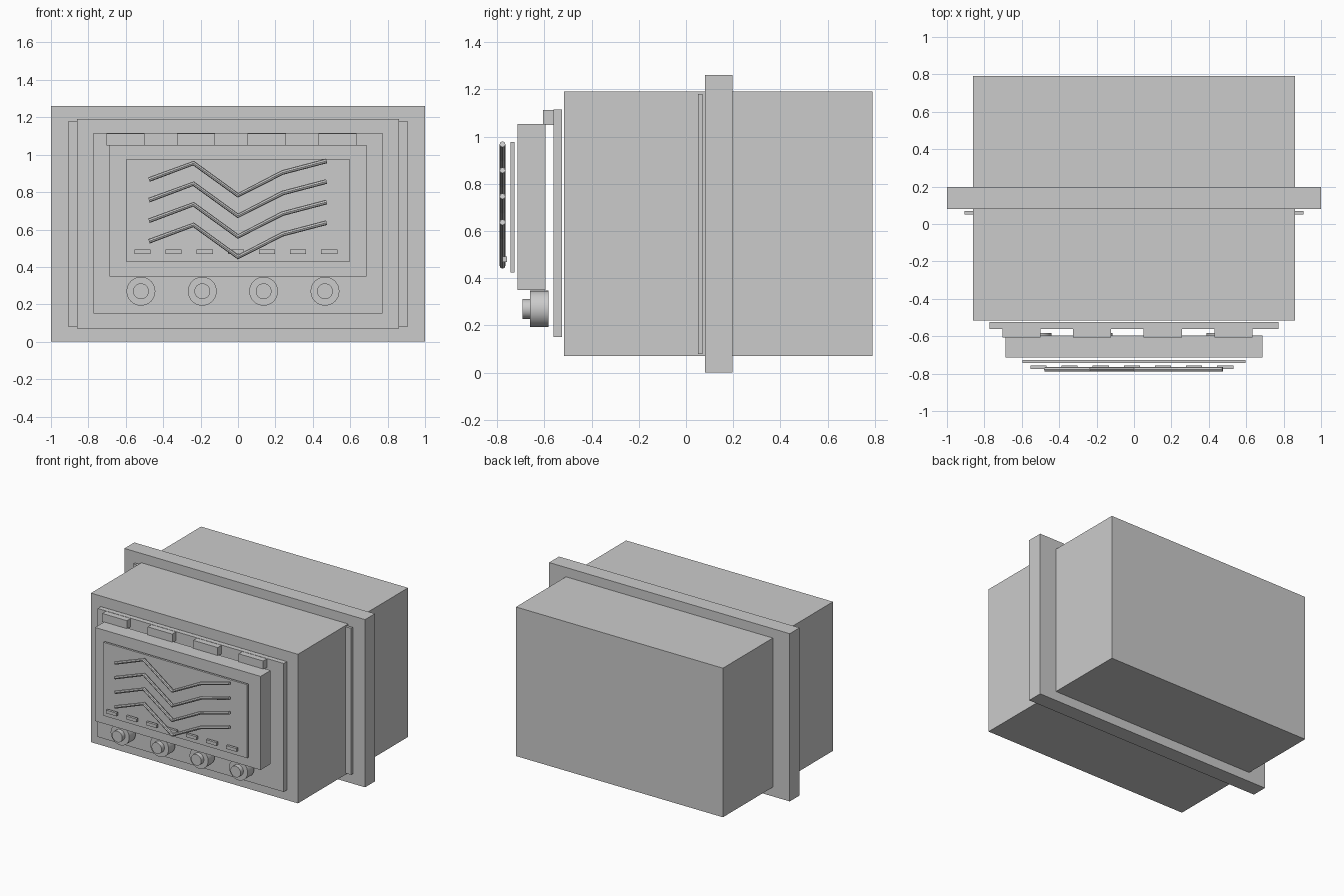
import bpy
import math

old = bpy.data.objects.get("Cube")
if old:
    bpy.data.objects.remove(old, do_unlink=True)

grey = bpy.data.materials.new("plain grey")
grey.use_nodes = True
colour = (0.6, 0.6, 0.6, 1)
grey.diffuse_color = colour
grey.node_tree.nodes["Principled BSDF"].inputs["Base Color"].default_value = colour


def box(name, x, y, z):
    """Box from (min, max) pairs on each axis."""
    spans = (x, y, z)
    bpy.ops.mesh.primitive_cube_add(size=1, location=[(a + b) / 2 for a, b in spans])
    ob = bpy.context.object
    ob.name = name
    ob.scale = [b - a for a, b in spans]
    bpy.ops.object.transform_apply(location=False, rotation=False, scale=True)
    ob.data.materials.append(grey)
    return ob


def disc(name, x, z, radius, y):
    """Cylinder lying along y between a (front, back) pair."""
    bpy.ops.mesh.primitive_cylinder_add(
        vertices=32, radius=radius, depth=y[1] - y[0],
        location=(x, sum(y) / 2, z), rotation=(math.pi / 2, 0, 0))
    ob = bpy.context.object
    ob.name = name
    ob.data.materials.append(grey)
    bpy.ops.object.shade_smooth_by_angle()


def sym(half):
    return (-half, half)


# Housing, mounting flange and its gasket
box("main_housing", sym(0.86), (-0.517, 0.79), (0.07, 1.19))
box("mounting_flange", sym(1.0), (0.08, 0.197), (0, 1.26))
box("flange_gasket", sym(0.905), (0.05, 0.07), (0.08, 1.18))

# Stepped front: panel, display block, screen
box("front_panel", sym(0.773), (-0.562, -0.525), (0.15, 1.115))
box("display_block", sym(0.688), (-0.714, -0.595), (0.35, 1.053))
box("screen", sym(0.597), (-0.743, -0.727), (0.425, 0.977))

# Buttons along the top edge and knobs along the bottom edge
for i in range(4):
    bx = -0.602 + 0.378 * i
    box(f"top_button_{i + 1}", (bx - 0.102, bx + 0.102), (-0.606, -0.562), (1.048, 1.113))
    kx = -0.519 + 0.328 * i
    disc(f"knob_base_{i + 1}", kx, 0.27, 0.077, (-0.66, -0.583))
    disc(f"knob_cap_{i + 1}", kx, 0.27, 0.042, (-0.693, -0.66))

# Row of small dashes on the screen
for i in range(7):
    dx = -0.511 + 0.1665 * i
    box(f"screen_dash_{i + 1}", (dx - 0.043, dx + 0.043), (-0.776, -0.757), (0.468, 0.492))

# Four parallel trace lines, each a thin tube
path = ((-0.476, 0.867), (-0.238, 0.955), (0, 0.783), (0.238, 0.905), (0.474, 0.967))
for i in range(4):
    curve = bpy.data.curves.new(f"trace_line_{i + 1}", "CURVE")
    curve.dimensions = "3D"
    curve.bevel_depth = 0.0125
    curve.bevel_resolution = 2
    curve.use_fill_caps = True
    line = curve.splines.new("POLY")
    line.points.add(len(path) - 1)
    for point, (x, z) in zip(line.points, path):
        point.co = (x, -0.777, z - 0.11 * i, 1)
    line.use_smooth = False
    curve.materials.append(grey)
    ob = bpy.data.objects.new(f"trace_line_{i + 1}", curve)
    bpy.context.collection.objects.link(ob)
